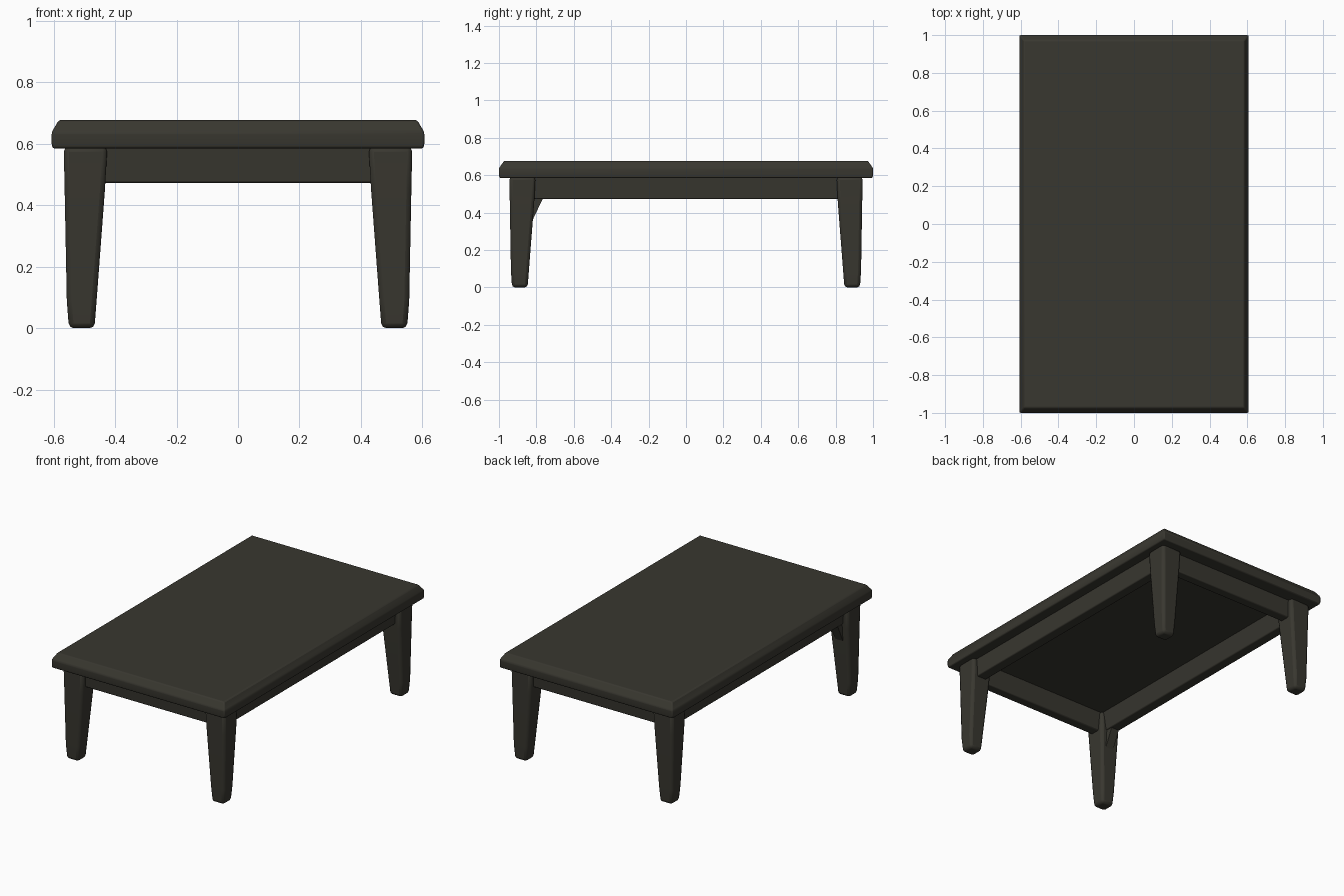
import bpy, bmesh, math

if "Cube" in bpy.data.objects:
    bpy.data.objects.remove(bpy.data.objects["Cube"])

wood = bpy.data.materials.new("dark olive wood")
wood.diffuse_color = (0.040, 0.038, 0.029, 1)
wood.use_nodes = True
wood.node_tree.nodes["Principled BSDF"].inputs["Base Color"].default_value = wood.diffuse_color


def loft(name, rings, bevel=0.0, segments=2):
    """Join a stack of equal-sized rings of points into a capped solid."""
    bm = bmesh.new()
    vr = [[bm.verts.new(p) for p in ring] for ring in rings]
    n = len(vr[0])
    for a, b in zip(vr, vr[1:]):
        for i in range(n):
            j = (i + 1) % n
            bm.faces.new((a[i], a[j], b[j], b[i]))
    bm.faces.new(vr[0][::-1])
    bm.faces.new(vr[-1])
    bmesh.ops.recalc_face_normals(bm, faces=bm.faces)
    me = bpy.data.meshes.new(name)
    bm.to_mesh(me)
    bm.free()
    me.materials.append(wood)
    ob = bpy.data.objects.new(name, me)
    bpy.context.collection.objects.link(ob)
    if bevel:
        m = ob.modifiers.new("soft edges", 'BEVEL')
        m.width, m.segments, m.limit_method = bevel, segments, 'ANGLE'
        m.angle_limit = math.radians(25)
    bpy.context.view_layer.objects.active = ob
    ob.select_set(True)
    bpy.ops.object.shade_smooth_by_angle(angle=math.radians(35))
    ob.select_set(False)
    return ob


def rect(x0, x1, y0, y1, z):
    return [(x0, y0, z), (x1, y0, z), (x1, y1, z), (x0, y1, z)]


# Table top with chamfered upper rim
loft("table_top", [rect(-hx, hx, -hy, hy, z) for hx, hy, z in
                   [(0.603, 0.996, 0.585), (0.606, 1.0, 0.60), (0.606, 1.0, 0.638),
                    (0.583, 0.972, 0.677)]], 0.006)

# Tapered legs: outer and inner distances per height
LEG = [(0.550, 0.467, 0.930, 0.847, 0.0), (0.557, 0.460, 0.936, 0.840, 0.09),
       (0.564, 0.433, 0.942, 0.812, 0.45), (0.567, 0.425, 0.945, 0.805, 0.59)]
for sx, side in ((-1, "left"), (1, "right")):
    for sy, end in ((-1, "front"), (1, "back")):
        loft(f"{end}_{side}_leg",
             [rect(sx * xi, sx * xo, sy * yi, sy * yo, z) for xo, xi, yo, yi, z in LEG],
             0.016)

# Apron rails, inner faces leaning slightly inward towards the top
for s, name in ((-1, "left"), (1, "right")):
    loft(f"{name}_apron", [rect(s * 0.465, s * 0.53, -0.87, 0.87, 0.473),
                           rect(s * 0.440, s * 0.54, -0.87, 0.87, 0.59)], 0.006)
for s, name in ((-1, "front"), (1, "back")):
    loft(f"{name}_apron", [rect(-0.49, 0.49, s * 0.845, s * 0.905, 0.473),
                           rect(-0.49, 0.49, s * 0.82, s * 0.915, 0.59)], 0.006)

# Small corner brace between one front leg and its side rail
loft("corner_brace", [[(x, -0.84, 0.36), (x, -0.82, 0.36), (x, -0.765, 0.476), (x, -0.84, 0.476)]
                      for x in (-0.525, -0.47)])
